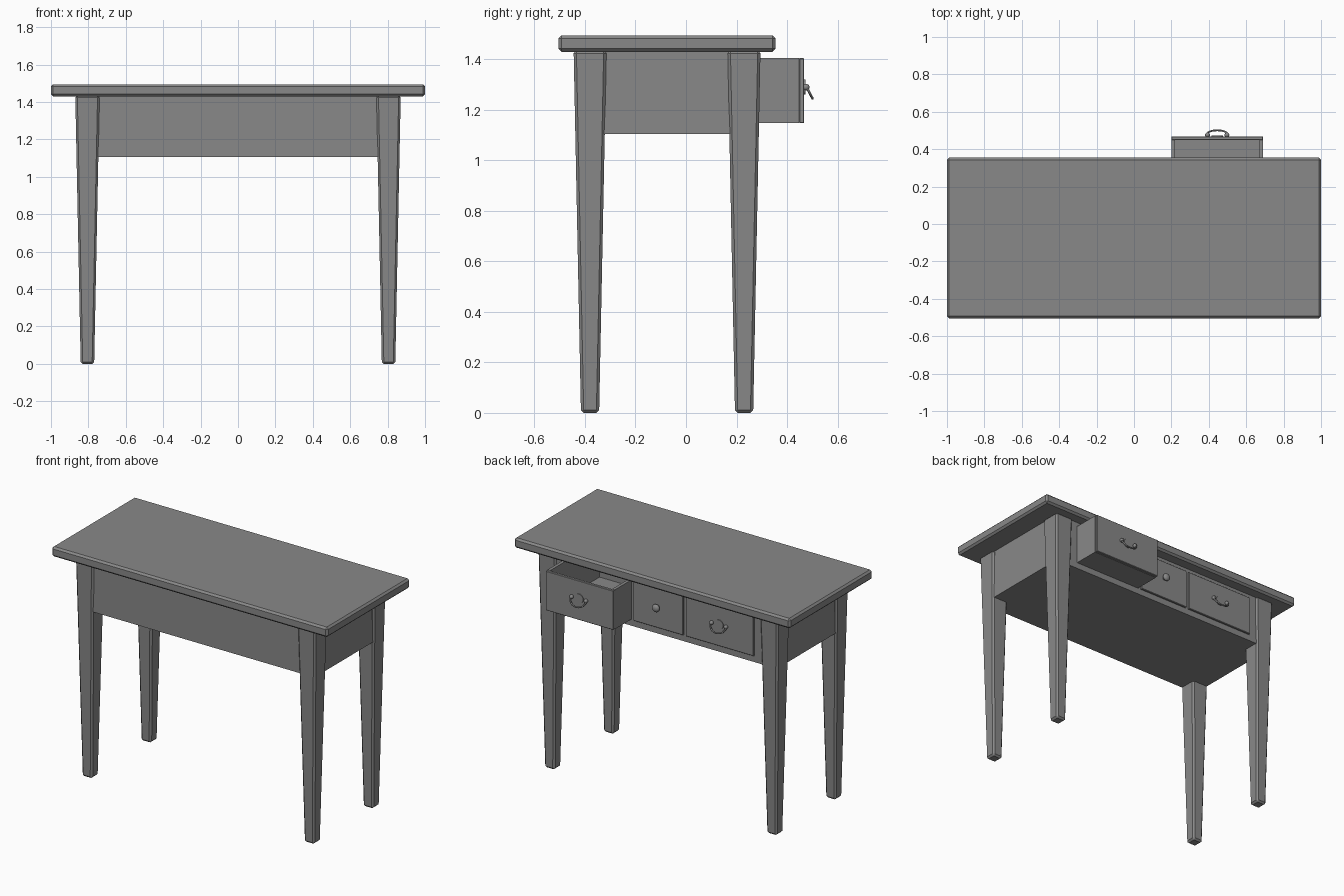
import bpy, bmesh, math
from mathutils import Vector

old = bpy.data.objects.get("Cube")
if old:
    bpy.data.objects.remove(old, do_unlink=True)

grey = bpy.data.materials.new("plain_grey")
grey.use_nodes = True
grey.diffuse_color = (0.25, 0.25, 0.25, 1)
grey.node_tree.nodes["Principled BSDF"].inputs["Base Color"].default_value = (0.25, 0.25, 0.25, 1)


def finish(name, bm, bevel=0):
    mesh = bpy.data.meshes.new(name)
    bm.to_mesh(mesh)
    bm.free()
    obj = bpy.data.objects.new(name, mesh)
    bpy.context.collection.objects.link(obj)
    mesh.materials.append(grey)
    if bevel:
        mod = obj.modifiers.new("edge", 'BEVEL')
        mod.width = bevel
        mod.segments = 1
    return obj


def box(name, x, y, z, bevel=0):
    """Box from (min, max) pairs on each axis."""
    bm = bmesh.new()
    bmesh.ops.create_cube(bm, size=1)
    for v in bm.verts:
        v.co = [r[0] if c < 0 else r[1] for c, r in zip(v.co, (x, y, z))]
    return finish(name, bm, bevel)


def leg(name, x, y):
    bm = bmesh.new()
    bmesh.ops.create_cube(bm, size=2)
    for v in bm.verts:
        half = 0.065 if v.co.z > 0 else 0.036
        v.co = (x + v.co.x * half, y + v.co.y * half, 1.435 if v.co.z > 0 else 0)
    return finish(name, bm, 0.011)


def ball(name, loc, radius, flat=1):
    bm = bmesh.new()
    bmesh.ops.create_uvsphere(bm, u_segments=16, v_segments=8, radius=radius)
    for v in bm.verts:
        v.co.y *= flat
        v.co += Vector(loc)
    for f in bm.faces:
        f.smooth = True
    return finish(name, bm)


def disc(name, loc, radius, depth):
    bpy.ops.mesh.primitive_cylinder_add(vertices=16, radius=radius, depth=depth,
                                        location=loc, rotation=(math.pi / 2, 0, 0))
    obj = bpy.context.object
    obj.name = name
    obj.data.materials.append(grey)
    return obj


def pull(name, x, y, z):
    """Hanging bail pull on two studs."""
    disc(name + "_plate", (x, y + 0.002, z), 0.03, 0.006)
    for s in (-1, 1):
        ball(name + "_stud", (x + s * 0.052, y + 0.008, z), 0.013)
    curve = bpy.data.curves.new(name + "_bail", 'CURVE')
    curve.dimensions = '3D'
    curve.bevel_depth = 0.005
    curve.bevel_resolution = 1
    steps = 12
    line = curve.splines.new('POLY')
    line.points.add(steps)
    for i, p in enumerate(line.points):
        a = math.pi * i / steps
        drop = math.sin(a)
        p.co = (x - 0.058 * math.cos(a), y + 0.01 + 0.023 * drop, z - 0.045 * drop, 1)
    obj = bpy.data.objects.new(name + "_bail", curve)
    bpy.context.collection.objects.link(obj)
    curve.materials.append(grey)


def drawer(name, x0, x1, front):
    """Open-topped tray with its face at y = front."""
    z0, z1, t, back = 1.147, 1.405, 0.02, front - 0.55
    box(name + "_face", (x0, x1), (front - t, front), (z0, z1), 0.003)
    box(name + "_base", (x0 + t, x1 - t), (back + t, front - t), (z0, z0 + t))
    box(name + "_end", (x0 + t, x1 - t), (back, back + t), (z0, z1))
    for side, a in (("right", x0), ("left", x1 - t)):
        box(name + "_" + side + "_wall", (a, a + t), (back, front - t), (z0, z1))


# Top and tapered legs
box("table_top", (-1, 1), (-0.505, 0.355), (1.43, 1.495), 0.012)
for side, x in (("right", -0.805), ("left", 0.805)):
    leg("front_leg_" + side, x, -0.38)
    leg("back_leg_" + side, x, 0.23)

# Apron panels and underside
low, high = 1.105, 1.435
box("front_apron", (-0.8, 0.8), (-0.43, -0.41), (low, high))
for side, s in (("right", -1), ("left", 1)):
    a, b = sorted((s * 0.835, s * 0.855))
    box("end_apron_" + side, (a, b), (-0.38, 0.23), (low, high))
box("underside", (-0.835, 0.835), (-0.41, 0.26), (low, low + 0.02))

# Drawer frame on the back
frame_y = (0.26, 0.28)
box("lower_rail", (-0.8, 0.8), frame_y, (low, 1.145))
box("upper_rail", (-0.8, 0.8), frame_y, (1.407, high))
for s in (-1, 1):
    for name, lo, hi in (("divider", 0.182, 0.198), ("outer_stile", 0.692, 0.8)):
        a, b = sorted((s * lo, s * hi))
        box(name, (a, b), frame_y, (1.145, 1.407))

# Drawers, the left one pulled out
for name, x0, x1, front in (("left_drawer", 0.2, 0.69, 0.468),
                            ("middle_drawer", -0.18, 0.18, 0.29),
                            ("right_drawer", -0.69, -0.2, 0.29)):
    drawer(name, x0, x1, front)
    if name != "middle_drawer":
        pull(name + "_pull", (x0 + x1) / 2, front, 1.29)

# Round knob of the middle drawer
disc("knob_stem", (0, 0.298, 1.285), 0.012, 0.02)
ball("knob", (0, 0.312, 1.285), 0.025, 0.65)
